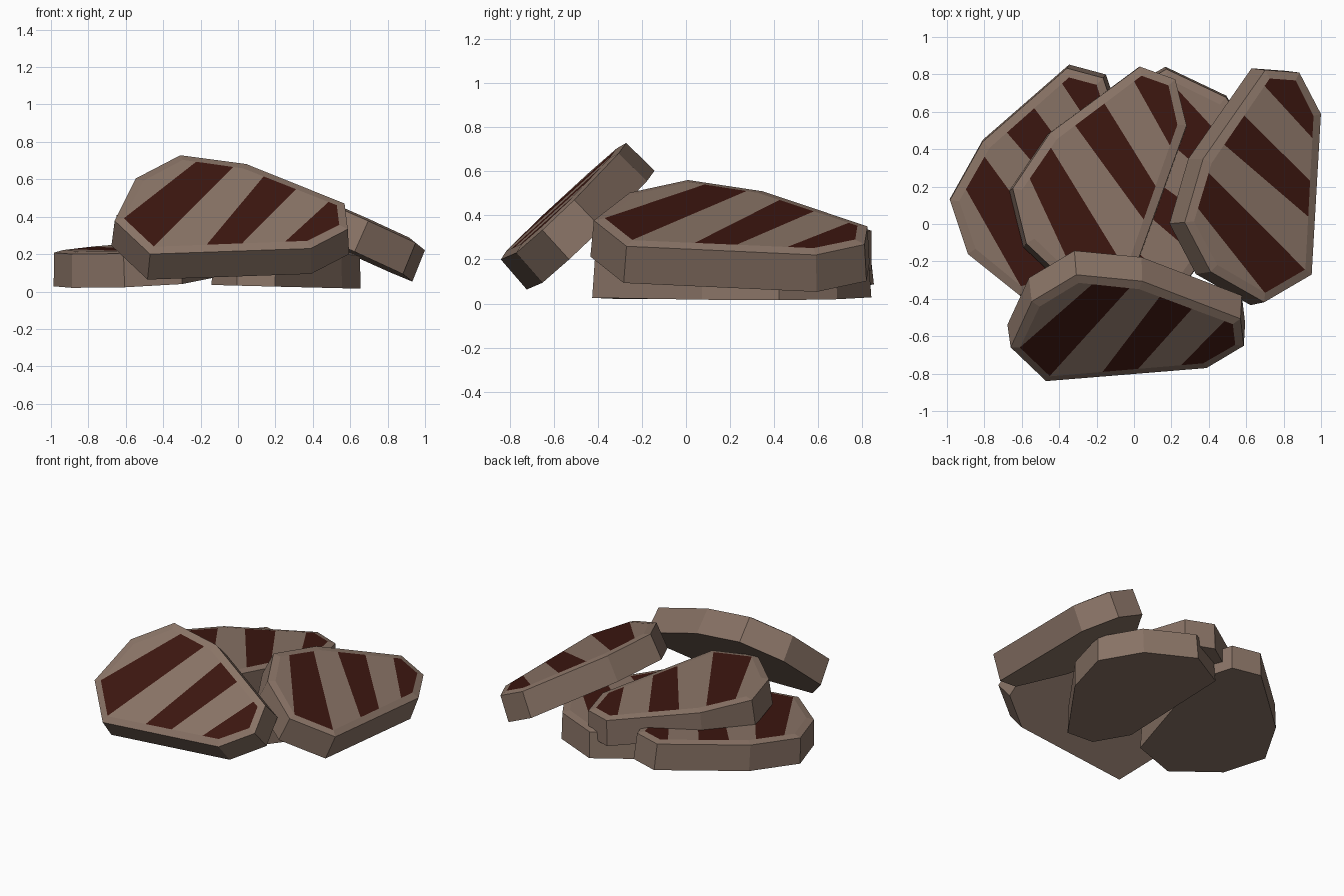
import bpy, bmesh
from mathutils import Vector, Matrix

if "Cube" in bpy.data.objects:
    bpy.data.objects.remove(bpy.data.objects["Cube"])

# Shared slab outline, relative to its first corner
OUTLINE = [(0, 0), (.86, .04), (1.065, .19), (1.055, .39),
           (.54, .70), (.19, .77), (-.055, .59), (-.18, .26)]
# Lines bounding the dark grill marks, each as two points
LINES = [((-.11, .29), (.285, .72)), ((.03, .06), (.495, .70)),
         ((.32, .085), (.635, .60)), ((.51, .09), (.805, .50)),
         ((.74, .10), (.985, .41))]
THICK = .18
FLARE = 1.02      # underside is slightly wider
MID = Vector((.43, .37))


def material(name, color):
    m = bpy.data.materials.new(name)
    m.diffuse_color = (*color, 1)
    m.use_nodes = True
    m.node_tree.nodes["Principled BSDF"].inputs["Base Color"].default_value = m.diffuse_color
    return m


meat = material("meat", (.25, .172, .132))
char = material("char", (.045, .008, .005))


def side(line, p):
    a, b = Vector(line[0]), Vector(line[1])
    d = b - a
    return d.y * (p.x - a.x) - d.x * (p.y - a.y)   # positive to the right


def slab_mesh():
    bm = bmesh.new()
    # Body: prism with a softly bevelled upper rim
    low = []
    for p in OUTLINE:
        q = MID + (Vector(p) - MID) * FLARE
        low.append(bm.verts.new((q.x, q.y, -THICK)))
    high = [bm.verts.new((x, y, 0)) for x, y in OUTLINE]
    n = len(OUTLINE)
    for i in range(n):
        j = (i + 1) % n
        bm.faces.new((low[i], low[j], high[j], high[i]))
    bm.faces.new(low[::-1])
    top = bm.faces.new(high)
    bm.normal_update()
    bmesh.ops.inset_region(bm, faces=[top], thickness=.05, depth=.012)
    # Grill marks: cut the top face and colour alternate bands
    faces = [top]
    for line in LINES:
        a, b = Vector((*line[0], 0)), Vector((*line[1], 0))
        d = b - a
        geom = set(faces)
        for f in faces:
            geom.update(f.edges)
            geom.update(f.verts)
        res = bmesh.ops.bisect_plane(bm, geom=list(geom), dist=1e-5,
                                     plane_co=a, plane_no=(d.y, -d.x, 0))
        faces = [g for g in res["geom"] if isinstance(g, bmesh.types.BMFace)]
    for f in faces:
        c = f.calc_center_median()
        passed = sum(side(l, c) > 0 for l in LINES)
        f.material_index = passed % 2
    me = bpy.data.meshes.new("slab")
    bm.to_mesh(me)
    bm.free()
    me.materials.append(meat)
    me.materials.append(char)
    return me


mesh = slab_mesh()


def place(name, p0, p1, p5):
    """Pose a slab from the positions of three of its upper corners."""
    p0, p1, p5 = Vector(p0), Vector(p1), Vector(p5)
    xd = (p1 - p0).normalized()
    nd = xd.cross(p5 - p0).normalized()
    # turn back by the small angle of the first edge
    xd = Matrix.Rotation(-.0465, 3, nd) @ xd
    yd = nd.cross(xd)
    ob = bpy.data.objects.new(name, mesh)
    bpy.context.collection.objects.link(ob)
    rot = Matrix((xd, yd, nd)).transposed().to_4x4()
    ob.matrix_world = Matrix.Translation(p0) @ rot


# Pile of five slabs
place("front_leaning_slab", (-.47, -.84, .20), (.39, -.77, .23), (-.31, -.27, .73))
place("right_slab", (.95, -.27, .26), (1.0, .60, .22), (.25, .01, .57))
place("middle_slab", (-.01, -.28, .41), (.282, .53, .34), (-.67, .19, .41))
place("left_slab", (-.31, -.29, .22), (-.085, .54, .265), (-1.01, .085, .205))
place("lower_right_slab", (-.10, .67, .215), (-.13, -.19, .215), (.67, .45, .195))
